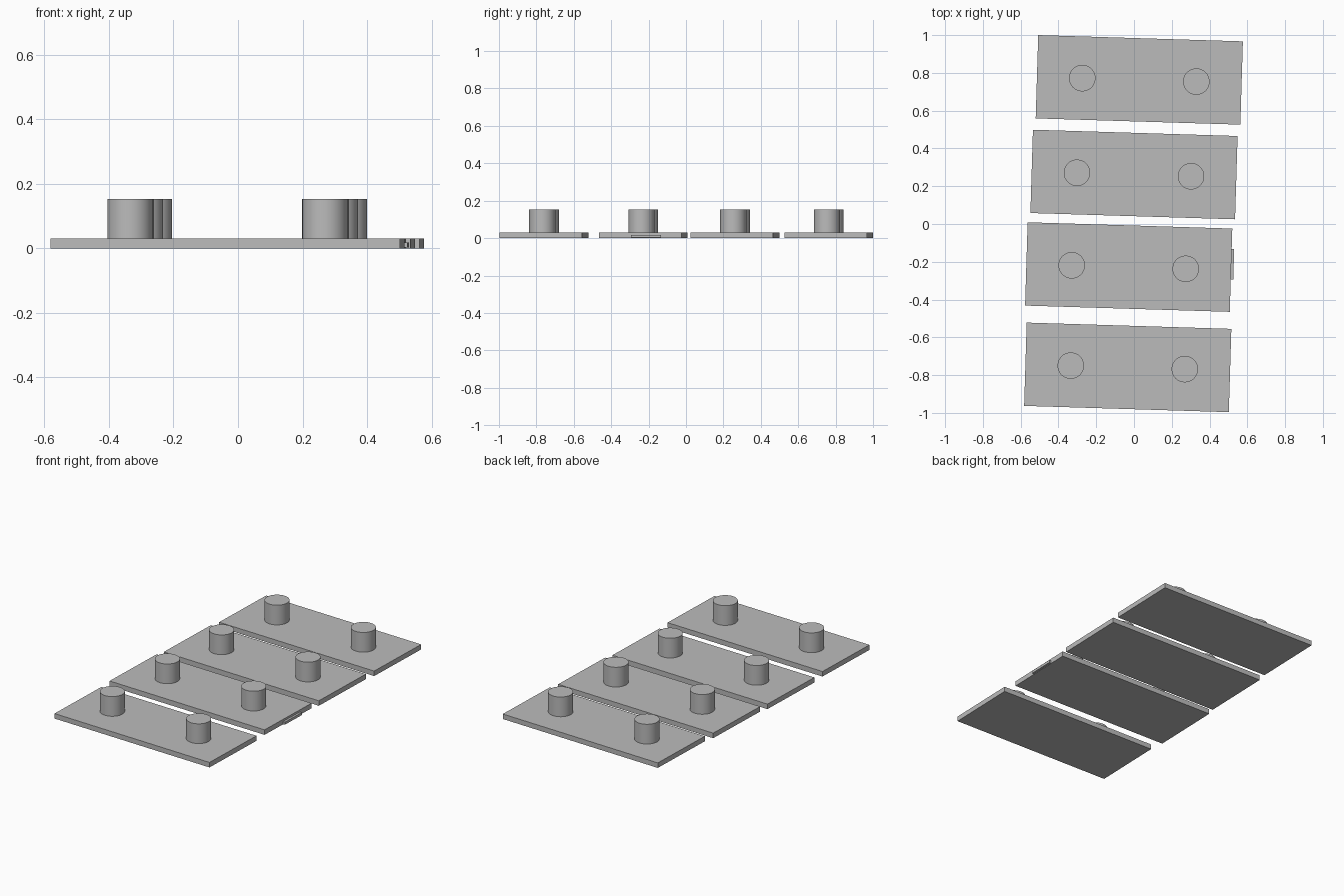
import bpy, math
from mathutils import Matrix, Vector

if "Cube" in bpy.data.objects:
    bpy.data.objects.remove(bpy.data.objects["Cube"])

TILT = Matrix.Rotation(math.radians(-1.75), 4, 'Z')
THICK, TOP = 0.031, 0.153

grey = bpy.data.materials.new("grey")
grey.diffuse_color = (0.5, 0.5, 0.5, 1)
grey.use_nodes = True
grey.node_tree.nodes["Principled BSDF"].inputs["Base Color"].default_value = grey.diffuse_color


def box(name, center, size):
    bpy.ops.mesh.primitive_cube_add(size=1)
    o = bpy.context.object
    o.name = name
    o.data.transform(Matrix.Diagonal((*size, 1)))
    o.matrix_world = Matrix.Translation(center) @ TILT
    o.data.materials.append(grey)


def peg(name, x, y):
    bpy.ops.mesh.primitive_cylinder_add(vertices=64, radius=0.07, depth=TOP - THICK,
                                        location=(x, y, (TOP + THICK) / 2))
    o = bpy.context.object
    o.name = name
    o.data.materials.append(grey)
    bpy.ops.object.shade_smooth_by_angle()


# Four slightly turned plates, each with two round pegs
centers = [(0.028, 0.763), (0.0, 0.262), (-0.028, -0.228), (-0.033, -0.759)]
for i, (cx, cy) in enumerate(centers, 1):
    box(f"plate_{i}", (cx, cy, THICK / 2), (1.084, 0.441, THICK))
    for side, dx in (("left", -0.302), ("right", 0.302)):
        p = TILT @ Vector((dx, 0, 0))
        peg(f"{side}_peg_{i}", cx + p.x, cy + p.y)

# Thin tab standing out from the end of the third plate
box("edge_tab", (0.515, -0.213, 0.01), (0.026, 0.16, 0.016))
